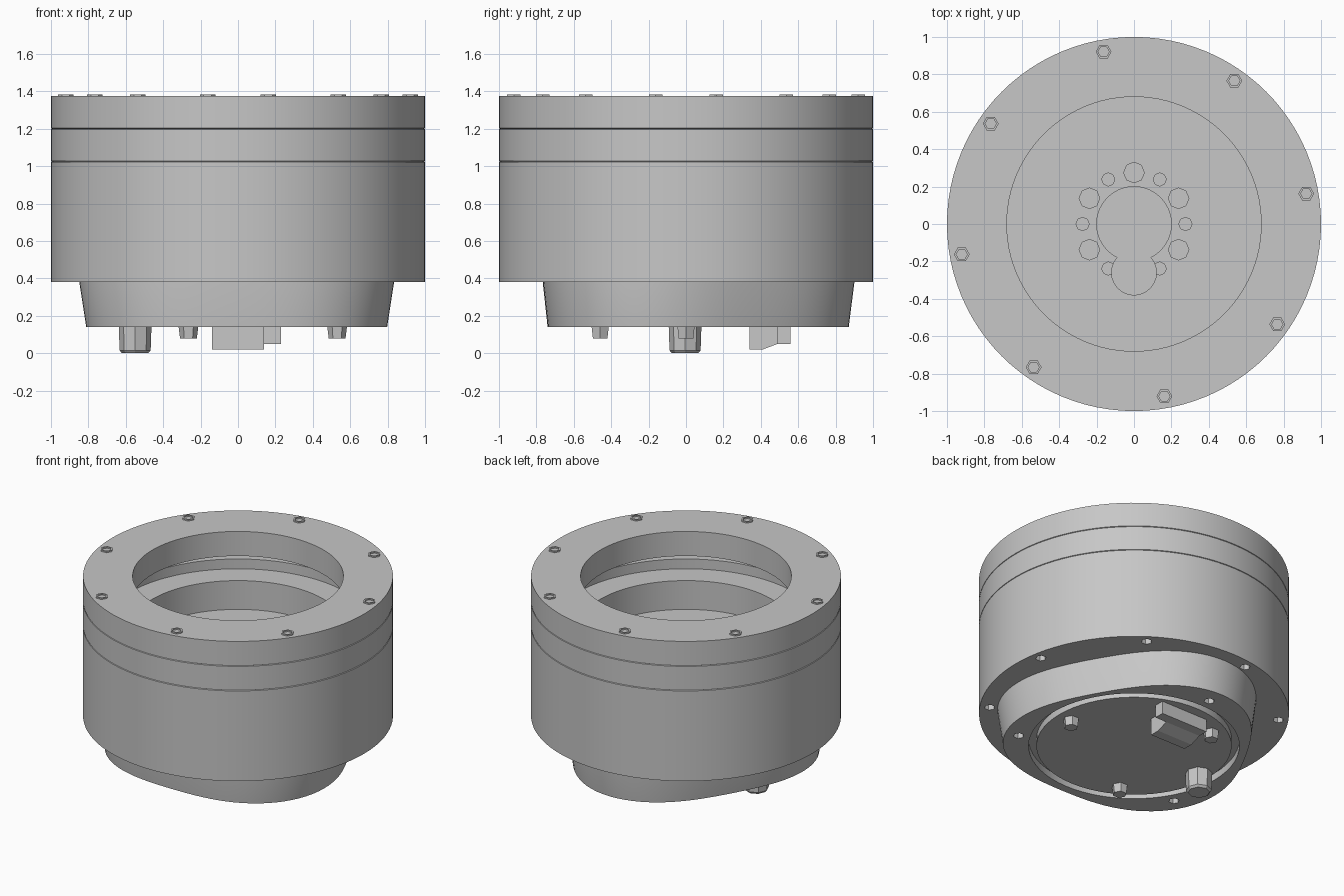
import bpy, bmesh
from math import sin, cos, pi, radians

if "Cube" in bpy.data.objects:
    bpy.data.objects.remove(bpy.data.objects["Cube"])

GREY = (0.57, 0.57, 0.57, 1)
grey = bpy.data.materials.new("light_grey")
grey.use_nodes = True
grey.diffuse_color = GREY
grey.node_tree.nodes["Principled BSDF"].inputs["Base Color"].default_value = GREY


def finish(name, bm):
    bmesh.ops.recalc_face_normals(bm, faces=bm.faces)
    mesh = bpy.data.meshes.new(name)
    bm.to_mesh(mesh)
    bm.free()
    mesh.materials.append(grey)
    ob = bpy.data.objects.new(name, mesh)
    bpy.context.collection.objects.link(ob)
    return ob


def loft(name, rings):
    """Skin a stack of closed rings and cap both ends."""
    bm = bmesh.new()
    loops = [[bm.verts.new(p) for p in ring] for ring in rings]
    n = len(loops[0])
    for a, b in zip(loops, loops[1:]):
        for i in range(n):
            j = (i + 1) % n
            bm.faces.new((a[i], a[j], b[j], b[i]))
    bm.faces.new(loops[0])
    bm.faces.new(loops[-1])
    return finish(name, bm)


def circle(r, z, n, x=0, y=0):
    return [(x + r * cos(2 * pi * i / n), y + r * sin(2 * pi * i / n), z) for i in range(n)]


def post(name, x, y, r0, r1, z0, z1, n):
    return loft(name, [circle(r0, z0, n, x, y), circle(r1, z1, n, x, y)])


def prism(name, profile, x0, x1):
    return loft(name, [[(x, y, z) for y, z in profile] for x in (x0, x1)])


def polar(r, deg):
    return r * cos(radians(deg)), r * sin(radians(deg))


def cut(target, cutter):
    cutter.hide_render = True
    mod = target.modifiers.new("cut", 'BOOLEAN')
    mod.operation = 'DIFFERENCE'
    mod.solver = 'EXACT'
    mod.object = cutter
    bpy.context.view_layer.objects.active = target
    bpy.ops.object.modifier_apply(modifier=mod.name)
    bpy.data.objects.remove(cutter)


def smooth(ob):
    bpy.ops.object.select_all(action='DESELECT')
    ob.select_set(True)
    bpy.context.view_layer.objects.active = ob
    bpy.ops.object.shade_smooth_by_angle(angle=radians(30))


# Housing: turned shell with fine seams, top lip, stepped channel and a floor
SIDES = 96
profile = [(1, 0.38)]
for seam in (1.025, 1.2):
    profile += [(1, seam - 0.003), (0.994, seam), (1, seam + 0.003)]
profile += [(1, 1.375), (0.68, 1.375), (0.68, 1.2), (0.93, 1.2), (0.93, 1.095),
            (0.86, 1.095), (0.86, 1.025), (0.68, 1.025), (0.68, 0.82)]
housing = loft("housing", [circle(r, z, SIDES) for r, z in profile])

# Socket screws standing just proud of the rim, and screw holes underneath
for i in range(8):
    x, y = polar(0.935, 10 + 45 * i)
    screw = post("rim_screw_%d" % (i + 1), x, y, 0.042, 0.042, 1.27, 1.384, 6)
    cut(screw, post("socket_cutter", x, y, 0.03, 0.03, 1.32, 1.5, 6))
    cut(housing, post("screw_cutter", x, y, 0.035, 0.035, 0.3, 0.46, 6))

# Keyhole and bolt circle in the floor
cut(housing, post("bore_cutter", 0, 0, 0.2, 0.2, 0.71, 0.95, 32))
cut(housing, post("slot_cutter", 0, -0.26, 0.12, 0.12, 0.71, 0.95, 24))
for i in range(12):
    if i != 9:
        x, y = polar(0.275, 30 * i)
        r = 0.055 if i % 2 else 0.035
        cut(housing, post("bolt_cutter", x, y, r, r, 0.76, 0.9, 8))
smooth(housing)


# Base: tapered three-lobed foot
def lobed(x_scale, y_scale, z):
    pts = []
    for i in range(SIDES):
        a = 2 * pi * i / SIDES
        r = 0.805 + 0.065 * cos(3 * (a - pi / 2))
        pts.append((x_scale * r * cos(a) - 0.007, y_scale * r * sin(a), z))
    return pts


base = loft("base", [lobed(0.975, 1, 0.14), lobed(1.02, 1.035, 0.38), lobed(1.02, 1.035, 0.4)])

# Ring groove around the cover plate, and three screw holes
groove = post("groove_cutter", 0, 0, 0.68, 0.68, 0.05, 0.19, 64)
cut(groove, post("groove_core", 0, 0, 0.63, 0.63, 0, 0.25, 64))
cut(base, groove)
for i in range(3):
    x, y = polar(0.755, 90 + 120 * i)
    cut(base, post("base_screw_cutter", x, y, 0.035, 0.035, 0.05, 0.2, 6))
smooth(base)

# Pegs on the underside
for i in range(3):
    x, y = polar(0.53, 120 * i)
    post("peg_%d" % (i + 1), x, y, 0.045, 0.055, 0.08, 0.16, 6)

# Round cable outlet
loft("cable_outlet", [circle(r, z, 8, -0.55, -0.005)
                      for r, z in ((0.07, 0), (0.083, 0.015), (0.088, 0.16))])

# Connector with a sloped underside and a side block
prism("connector", [(0.34, 0.16), (0.34, 0.02), (0.41, 0.02), (0.49, 0.05),
                    (0.56, 0.05), (0.56, 0.16)], -0.14, 0.14)
prism("connector_side", [(0.49, 0.16), (0.49, 0.05), (0.56, 0.05), (0.56, 0.16)], 0.139, 0.23)
